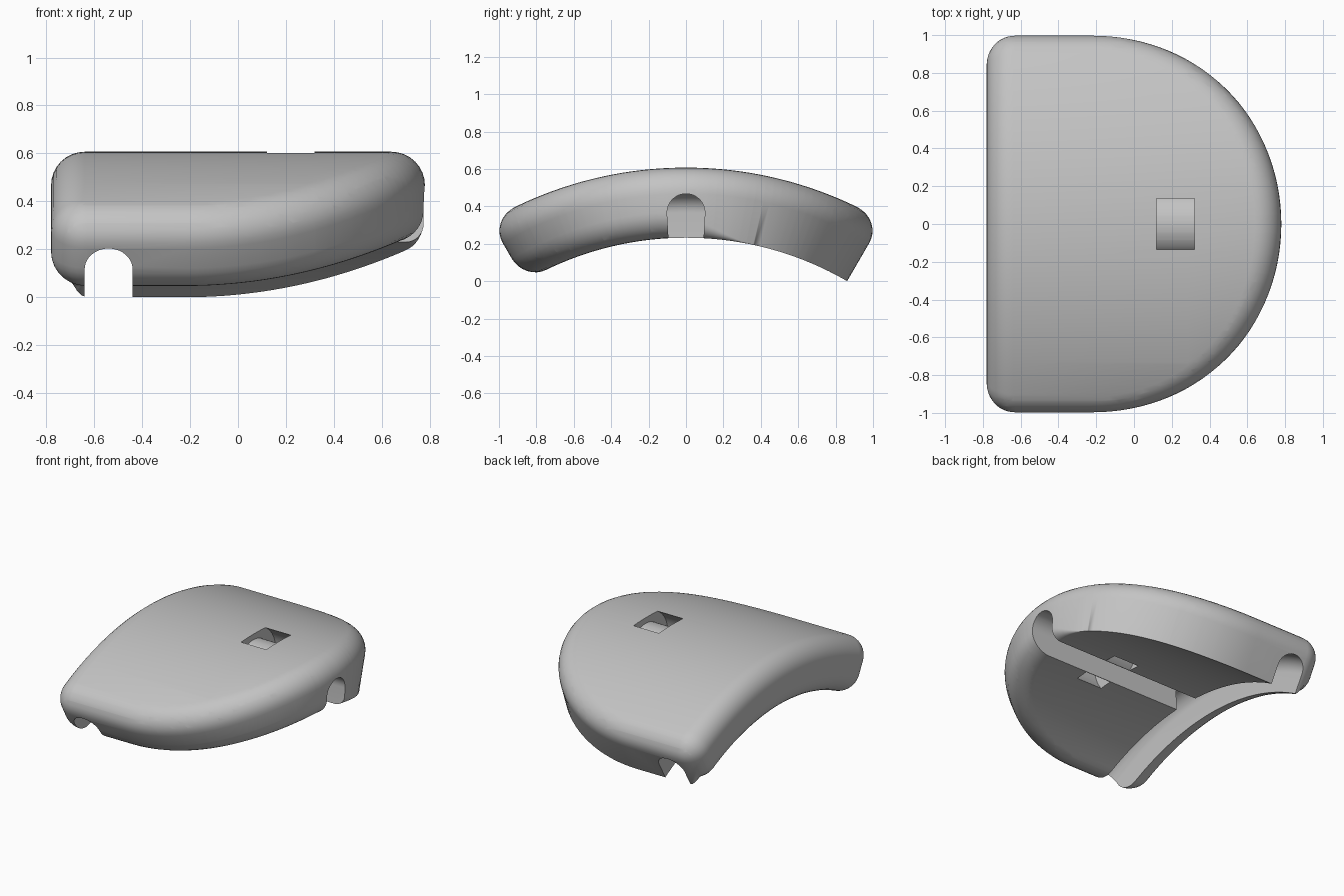
import bpy, bmesh
from math import sin, cos, pi, radians

if "Cube" in bpy.data.objects:
    bpy.data.objects.remove(bpy.data.objects["Cube"], do_unlink=True)

THICK = 0.375      # slab thickness
ROUND = 0.14       # edge rounding radius
INNER_R = 1.715    # radius of the underside after bending
AXIS_Z = -1.48     # height of the bending axis
SCALE = 1.9        # flat length per radian of bend

grey = bpy.data.materials.new("plain_grey")
grey.use_nodes = True
COLOUR = (0.55, 0.55, 0.55, 1)
grey.diffuse_color = COLOUR
grey.node_tree.nodes["Principled BSDF"].inputs["Base Color"].default_value = COLOUR


def make_object(name, bm):
    bmesh.ops.recalc_face_normals(bm, faces=bm.faces[:])
    mesh = bpy.data.meshes.new(name)
    bm.to_mesh(mesh)
    bm.free()
    mesh.materials.append(grey)
    obj = bpy.data.objects.new(name, mesh)
    bpy.context.collection.objects.link(obj)
    return obj


def prism(name, start, points, direction):
    """Extrude a closed profile whose points are given by start(u, v)."""
    bm = bmesh.new()
    face = bm.faces.new([bm.verts.new(start(u, v)) for u, v in points])
    ext = bmesh.ops.extrude_face_region(bm, geom=[face])
    moved = [g for g in ext["geom"] if isinstance(g, bmesh.types.BMVert)]
    bmesh.ops.translate(bm, verts=moved, vec=direction)
    obj = make_object(name, bm)
    obj.hide_render = True
    return obj


def arc(cx, cy, r, a0, a1, n):
    return [(cx + r * cos(radians(a)), cy + r * sin(radians(a)))
            for a in (a0 + (a1 - a0) * i / n for i in range(n + 1))]


def lower_radius(a):
    """Lower edge rounding: full on the front and straight sides, fading out at the back."""
    if a < 90:
        t = min(1, max(0, (24 - a) / 34))
    else:
        t = min(1, (a - 90) / 40)
    return ROUND * t * t * (3 - 2 * t)


# D-shaped outline: (centre x, centre y, radius, angle)
outline = [(-0.22, 0, 1.0, -90 + 3 * i) for i in range(61)]
outline += [(-0.63, 0.85, 0.15, 90 + 9 * i) for i in range(11)]
outline += [(-0.63, -0.85, 0.15, 180 + 9 * i) for i in range(11)]


def ring(bm, step, top):
    t = step * pi / 16
    verts = []
    for cx, cy, r, a in outline:
        if top:
            inset, h = ROUND * (1 - cos(t)), THICK - ROUND * (1 - sin(t))
        else:
            rb = lower_radius(a)
            inset, h = rb * (1 - sin(t)), rb * (1 - cos(t))
        r -= inset
        verts.append(bm.verts.new((cx + r * cos(radians(a)), cy + r * sin(radians(a)), h)))
    return verts


# Flat slab with rounded edges
bm = bmesh.new()
rings = [ring(bm, i, False) for i in range(9)] + [ring(bm, i, True) for i in range(9)]
count = len(outline)
for low, high in zip(rings, rings[1:]):
    for i in range(count):
        j = (i + 1) % count
        bm.faces.new((low[i], low[j], high[j], high[i]))
bm.faces.new(rings[0])
bm.faces.new(rings[-1])
bmesh.ops.remove_doubles(bm, verts=bm.verts[:], dist=0.0001)
body = make_object("curved_body", bm)

# Round-topped grooves, one across the width and one out to the curved end
def groove(half):
    return [(-half, -0.2)] + arc(0, 0.235 - half, half, 180, 0, 20) + [(half, -0.2)]


cutters = [
    prism("cross_groove_cutter", lambda u, v: (u - 0.54, -1.3, v), groove(0.1), (0, 2.6, 0)),
    prism("long_groove_cutter", lambda u, v: (-0.54, u, v), groove(0.104), (1.6, 0, 0)),
    # Curved strap slot passing over the long groove
    prism("strap_slot_cutter", lambda u, v: (0.12, u, v),
          arc(0, 0.15, 0.257, -65, 245, 48) + arc(0, 0.15, 0.185, 245, -65, 48), (0.2, 0, 0)),
]
for cutter in cutters:
    mod = body.modifiers.new(cutter.name, "BOOLEAN")
    mod.operation = "DIFFERENCE"
    mod.solver = "EXACT"
    mod.object = cutter

bpy.context.view_layer.update()
cut = body.evaluated_get(bpy.context.evaluated_depsgraph_get())
bm = bmesh.new()
bm.from_mesh(cut.to_mesh())
body.modifiers.clear()
for cutter in cutters:
    bpy.data.objects.remove(cutter, do_unlink=True)

# Slice the slab across its width, then bend it about the x axis
for i in range(-24, 25):
    bmesh.ops.bisect_plane(bm, geom=bm.verts[:] + bm.edges[:] + bm.faces[:],
                           plane_co=(0, i / 25, 0), plane_no=(0, 1, 0), dist=0.0005)
for v in bm.verts:
    x, s, h = v.co
    r = INNER_R + h
    v.co = (x, r * sin(s / SCALE), AXIS_Z + r * cos(s / SCALE))
low = min(v.co.z for v in bm.verts)
bmesh.ops.translate(bm, verts=bm.verts[:], vec=(0, 0, -low))
bm.to_mesh(body.data)
bm.free()

bpy.ops.object.select_all(action="DESELECT")
body.select_set(True)
bpy.context.view_layer.objects.active = body
bpy.ops.object.shade_smooth_by_angle(angle=radians(30))
